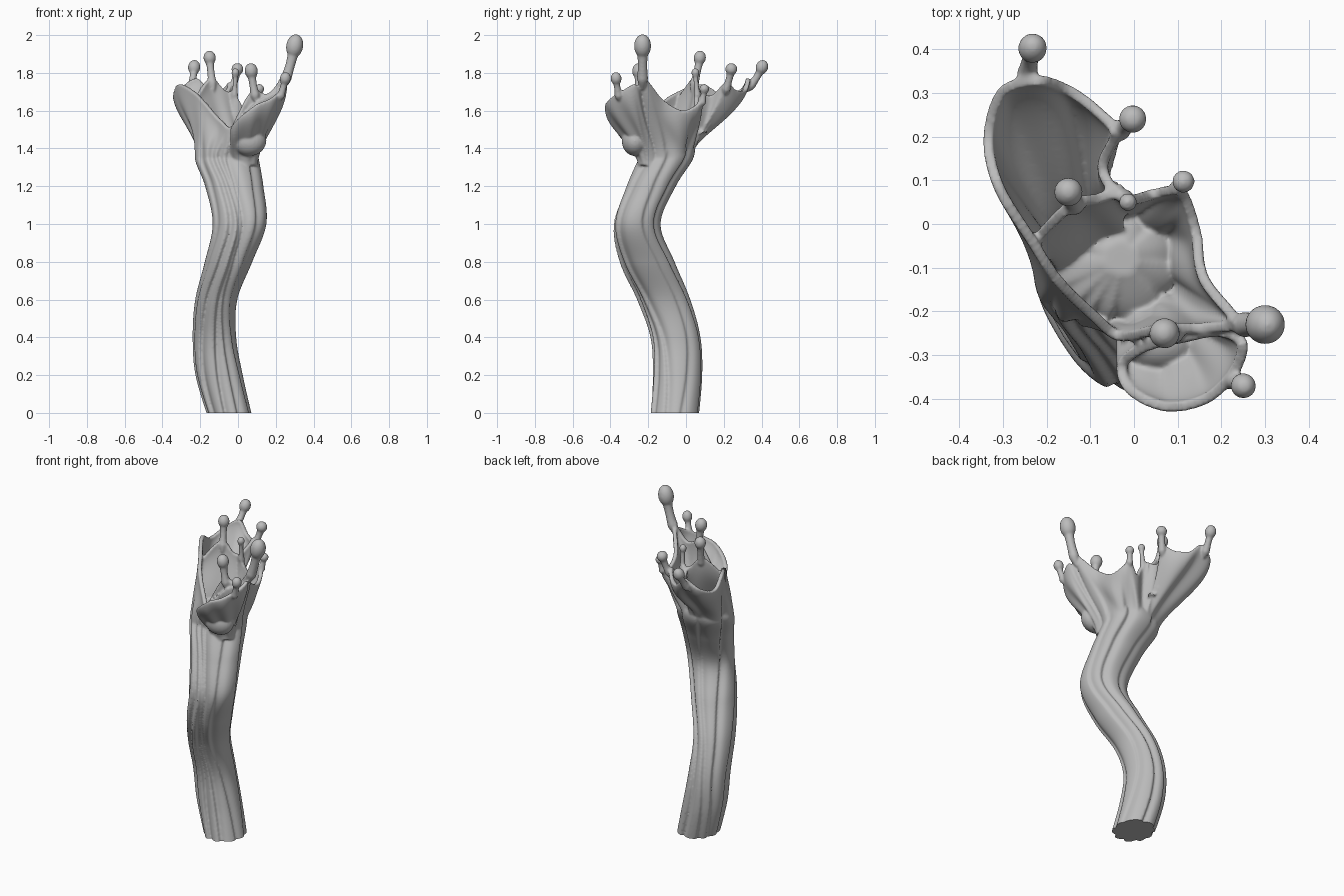
import bpy, bmesh, math
from mathutils import Vector

cube = bpy.data.objects.get("Cube")
if cube:
    bpy.data.objects.remove(cube, do_unlink=True)

water = bpy.data.materials.new("water_grey")
water.use_nodes = True
GREY = (0.5, 0.5, 0.5, 1)
water.diffuse_color = GREY
water.node_tree.nodes["Principled BSDF"].inputs["Base Color"].default_value = GREY


def spline(points, steps, before=None, after=None):
    """Smooth samples through points of any dimension."""
    pts = [Vector(p) for p in points]
    pts = [Vector(before) if before else pts[0]] + pts
    pts += [Vector(a) for a in after] if after else [pts[-1]]
    out = []
    for a, b, c, d in zip(pts, pts[1:], pts[2:], pts[3:]):
        for s in range(steps):
            t = s / steps
            out.append(0.5 * (2 * b + (c - a) * t + (2 * a - 5 * b + 4 * c - d) * t * t
                              + (3 * b - a - 3 * c + d) * t ** 3))
    if not after:
        out.append(pts[-2])
    return out


def loop_spline(points, steps):
    """Closed spline whose last component is an angle in degrees."""
    def turn(p, amount):
        return (*p[:-1], p[-1] + amount)
    return spline(points, steps, turn(points[-1], -360),
                  [turn(points[0], 360), turn(points[1], 360)])


def loft(name, rows, closed=True, caps=False):
    bm = bmesh.new()
    rows = [[bm.verts.new(p) for p in row] for row in rows]
    n = len(rows[0])
    for low, high in zip(rows, rows[1:]):
        for i in range(n if closed else n - 1):
            j = (i + 1) % n
            bm.faces.new((low[i], low[j], high[j], high[i]))
    if caps:
        bm.faces.new(rows[0][::-1])
        bm.faces.new(rows[-1])
    mesh = bpy.data.meshes.new(name)
    bm.to_mesh(mesh)
    bm.free()
    obj = bpy.data.objects.new(name, mesh)
    bpy.context.collection.objects.link(obj)
    return obj


def bake(obj):
    graph = bpy.context.evaluated_depsgraph_get()
    mesh = bpy.data.meshes.new_from_object(obj.evaluated_get(graph))
    obj.modifiers.clear()
    obj.data = mesh


def sheet(name, base, rim, closed=True, thickness=0.024):
    """Wall of liquid leaving the base upright, flaring, and ending upright at the rim."""
    rows = []
    for k in range(29):
        t = k / 28
        s = 1 - t
        row = []
        for i, (b, r) in enumerate(zip(base, rim)):
            rise = Vector((0, 0, r.z - b.z))
            p = (b * s ** 3 + (b + rise * 0.3) * 3 * s * s * t
                 + (r - rise * 0.33) * 3 * s * t * t + r * t ** 3)
            ripple = 0.007 * math.sin(math.pi * t) * math.cos(math.tau * i / 21 + 4 * t)
            out = Vector((r.x - b.x, r.y - b.y, 0))
            row.append(p + out.normalized() * ripple)
        rows.append(row)
    obj = loft(name, rows, closed)
    mod = obj.modifiers.new("thickness", "SOLIDIFY")
    mod.thickness = thickness
    mod.offset = -1
    bake(obj)
    return obj


# Fluted column: sharp folds that wander around the section with height
FOLDS = [(15, .08), (62, .14), (110, .11), (150, .15), (198, .1),
         (232, .16), (262, .17), (285, .15), (325, .11)]


def column_point(section, angle):
    z, cx, cy, rx, ry = section
    r = 1.03
    for k, (deg, depth) in enumerate(FOLDS):
        centre = math.radians(deg) + 0.25 * math.sin(3 * z + k)
        d = (angle - centre + math.pi) % math.tau - math.pi
        width = 0.24 if d > 0 else 0.05
        r -= depth * math.exp(-(d / width) ** 2)
    return Vector((cx + rx * r * math.cos(angle), cy + ry * r * math.sin(angle), z))


SECTIONS = [(-.03, -.04, -.062, .115, .127), (.2, -.1, -.045, .122, .13),
            (.4, -.125, -.055, .112, .13), (.6, -.115, -.118, .108, .138),
            (.8, -.05, -.207, .122, .143), (1, .008, -.262, .138, .124),
            (1.2, -.02, -.19, .15, .132), (1.35, -.06, -.11, .165, .145),
            (1.43, -.045, -.09, .135, .12), (1.48, -.03, -.08, .04, .04)]
column = loft("splash_column",
              [[column_point(s, math.tau * i / 180) for i in range(180)]
               for s in spline(SECTIONS, 10)], caps=True)
parts = [column]

# Main crown: rim position and the column angle each rim point grows from
CROWN = [(.25, -.23, 1.79, -10), (.17, -.12, 1.66, 15), (.155, -.02, 1.6, 35),
         (.13, .06, 1.63, 50), (.1, .09, 1.68, 62), (.04, .08, 1.59, 72),
         (-.02, .07, 1.7, 80), (-.06, .13, 1.68, 88), (-.03, .21, 1.75, 94),
         (-.08, .27, 1.71, 100), (-.15, .32, 1.71, 107), (-.22, .34, 1.77, 115),
         (-.31, .31, 1.72, 128), (-.345, .2, 1.68, 145), (-.32, .08, 1.74, 165),
         (-.24, -.05, 1.7, 188), (-.18, -.14, 1.64, 212), (-.1, -.22, 1.55, 238),
         (-.03, -.27, 1.52, 268), (.07, -.25, 1.7, 305), (.16, -.25, 1.69, 332)]
samples = loop_spline(CROWN, 8)
parts.append(sheet("crown", [column_point(SECTIONS[7], math.radians(s[3])) for s in samples],
                   [Vector(s[:3]) for s in samples]))

# Front dish folding out of the crown
DISH = [(.26, -.27, 1.74, -10), (.2, -.235, 1.7, 30), (.1, -.25, 1.65, 80),
        (0, -.28, 1.55, 130), (-.04, -.33, 1.51, 190), (-.01, -.395, 1.55, 230),
        (.08, -.43, 1.62, 270), (.17, -.41, 1.66, 300), (.235, -.35, 1.7, 330)]
samples = loop_spline(DISH, 16)
dish_base = []
for s in samples:
    a = math.radians(s[3])
    dish_base.append(Vector((.03 + .075 * math.cos(a), -.195 + .06 * math.sin(a), 1.31)))
parts.append(sheet("front_dish", dish_base, [Vector(s[:3]) for s in samples]))

# Inner web between two of the stalks
web_top = spline([(-.22, -.05, 1.66), (-.14, .03, 1.77), (-.07, .05, 1.71), (-.02, .07, 1.69)], 10)
web_low = spline([(-.17, -.12, 1.38), (-.12, -.08, 1.38), (-.06, -.05, 1.38), (-.02, -.03, 1.38)], 10)
parts.append(sheet("inner_web", web_low, web_top, closed=False))


def ball(name, centre, scale, direction=Vector((0, 0, 1))):
    mesh = bpy.data.meshes.new(name)
    bm = bmesh.new()
    bmesh.ops.create_uvsphere(bm, u_segments=24, v_segments=16, radius=1)
    turn = direction.to_track_quat("Z", "Y")
    for v in bm.verts:
        v.co = Vector(centre) + turn @ Vector([a * b for a, b in zip(v.co, scale)])
    bm.to_mesh(mesh)
    bm.free()
    obj = bpy.data.objects.new(name, mesh)
    bpy.context.collection.objects.link(obj)
    return obj


# Filling at the bottom of the dish
parts.append(ball("dish_filling", (.06, -.27, 1.44), (.09, .07, .08)))


def droplet(name, base, tip, radius, stretch=1.1):
    """Thin stalk, pointed inside the rim, ending in a bead."""
    base, tip = Vector(base), Vector(tip)
    bend = Vector((base.x * .35 + tip.x * .65, base.y * .35 + tip.y * .65, base.z * .55 + tip.z * .45))
    rows = []
    for k in range(19):
        t = k / 18
        p = base * (1 - t) ** 2 + bend * 2 * t * (1 - t) + tip * t * t
        along = ((bend - base) * (1 - t) + (tip - bend) * t).normalized()
        turn = along.to_track_quat("Z", "Y")
        r = radius * 0.45 + 0.018 * (1 - t) ** 2 + radius * 0.4 * t ** 4
        r *= min(1, 0.2 + 3 * t)
        rows.append([p + turn @ Vector((r * math.cos(a), r * math.sin(a), 0))
                     for a in (math.tau * i / 16 for i in range(16))])
    parts.append(loft(name + "_stalk", rows, caps=True))
    direction = (tip - bend).normalized()
    parts.append(ball(name + "_bead", tip, (radius, radius, radius * stretch), direction))


DROPLETS = [((.23, -.23, 1.71), (.3, -.23, 1.942), .045, 1.4),
            ((.1, -.25, 1.64), (.07, -.25, 1.81), .035, 1.2),
            ((.215, -.35, 1.65), (.25, -.37, 1.77), .029, 1.2),
            ((.1, .08, 1.62), (.113, .097, 1.715), .026, 1),
            ((-.02, .065, 1.64), (-.014, .05, 1.8), .021, 1.2),
            ((-.045, .2, 1.68), (-.003, .24, 1.82), .032, 1),
            ((-.13, .03, 1.7), (-.15, .073, 1.88), .033, 1.15),
            ((-.25, .315, 1.7), (-.232, .402, 1.83), .033, 1.2)]
for number, spec in enumerate(DROPLETS):
    droplet("droplet_%d" % number, *spec)

# Fuse everything into one flowing skin
bpy.ops.object.select_all(action="DESELECT")
for part in parts:
    part.select_set(True)
bpy.context.view_layer.objects.active = column
bpy.ops.object.join()
column.name = "water_splash"
remesh = column.modifiers.new("fuse", "REMESH")
remesh.mode = "VOXEL"
remesh.voxel_size = 0.006
soften = column.modifiers.new("soften", "SMOOTH")
soften.factor = 0.5
soften.iterations = 6
bake(column)

# Flat cut foot on the ground
bm = bmesh.new()
bm.from_mesh(column.data)
cut = bmesh.ops.bisect_plane(bm, geom=bm.verts[:] + bm.edges[:] + bm.faces[:],
                             plane_co=(0, 0, 0), plane_no=(0, 0, 1), clear_inner=True)
rim_edges = [e for e in cut["geom_cut"] if isinstance(e, bmesh.types.BMEdge)]
bmesh.ops.holes_fill(bm, edges=rim_edges, sides=0)
bm.to_mesh(column.data)
bm.free()
column.data.materials.clear()
column.data.materials.append(water)
bpy.ops.object.shade_smooth_by_angle(angle=math.radians(50))
